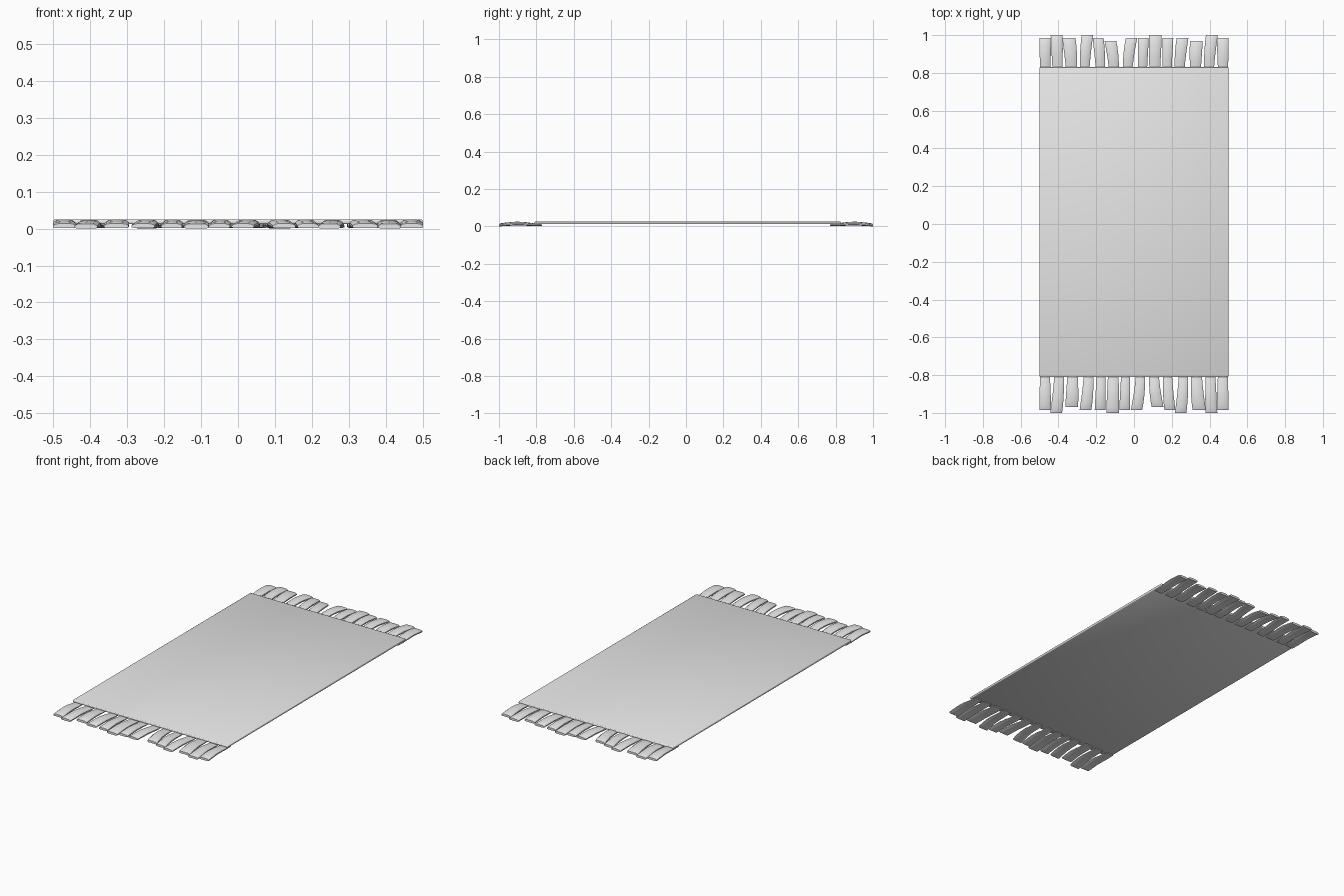
import bpy
import bmesh
import math
from mathutils import Vector

cube = bpy.data.objects.get("Cube")
if cube:
    bpy.data.objects.remove(cube, do_unlink=True)

# Single woven cloth colour
cloth = bpy.data.materials.new("grey_cloth")
cloth.use_nodes = True
colour = (0.8, 0.8, 0.8, 1)
cloth.diffuse_color = colour
cloth.node_tree.nodes["Principled BSDF"].inputs["Base Color"].default_value = colour


def finish(name, bm, angle):
    """Turn a bmesh into a smooth shaded object with sharp creases."""
    bmesh.ops.recalc_face_normals(bm, faces=bm.faces[:])
    mesh = bpy.data.meshes.new(name)
    bm.to_mesh(mesh)
    bm.free()
    mesh.materials.append(cloth)
    mesh.shade_smooth()
    mesh.set_sharp_from_angle(angle=math.radians(angle))
    obj = bpy.data.objects.new(name, mesh)
    bpy.context.collection.objects.link(obj)
    return obj


# Rug body: thin slab with softened edges
bm = bmesh.new()
bmesh.ops.create_cube(bm, size=1)
bmesh.ops.scale(bm, vec=(1, 1.64, 0.013), verts=bm.verts[:])
bmesh.ops.translate(bm, vec=(0, 0.01, 0.0185), verts=bm.verts[:])
bmesh.ops.bevel(bm, geom=bm.edges[:], offset=0.004, segments=2,
                profile=0.5, affect='EDGES')
finish("rug_body", bm, 50)

# Tassel cross-section (across, up) and lengthwise stations (along, lift, height)
SECTION = [(-0.4, 0), (0.4, 0), (0.5, 0.2), (0.5, 0.55),
           (0.36, 0.92), (0, 1), (-0.36, 0.92), (-0.5, 0.55), (-0.5, 0.2)]
STATIONS = [(0, 0.004, 0.006), (0.25, 0.003, 0.014), (0.45, 0.005, 0.018),
            (0.65, 0.006, 0.019), (0.85, 0.003, 0.018), (0.97, 0.001, 0.016),
            (1, 0.001, 0.013)]
ROOT = 0.77


def tassel(bm, base_x, tip_x, tip_y, width, turn):
    """Sweep the section along a gently arched, slightly bent strip."""
    rings = []
    for along, lift, height in STATIONS:
        x = base_x + (tip_x - base_x) * along ** 2
        y = ROOT + (tip_y - ROOT) * along
        w = width * (0.8 + 0.2 * min(1, along * 1.3))
        drop = 0.001 if tip_y > 0.99 else 0
        rings.append([bm.verts.new(Vector((turn * (x + u * w), turn * y,
                                           lift - drop + v * height)))
                      for u, v in SECTION])
    n = len(SECTION)
    for a, b in zip(rings, rings[1:]):
        for i in range(n):
            j = (i + 1) % n
            bm.faces.new((a[i], a[j], b[j], b[i]))
    bm.faces.new(rings[0])
    bm.faces.new(rings[-1])


# Each tassel: root x, tip x, tip y, width
TASSELS = [
    (-0.47, -0.47, 0.985, 0.062), (-0.405, -0.41, 1, 0.062),
    (-0.33, -0.345, 0.985, 0.07), (-0.262, -0.247, 1, 0.06),
    (-0.177, -0.19, 0.985, 0.058), (-0.105, -0.125, 0.97, 0.062),
    (-0.035, -0.013, 0.985, 0.06), (0.045, 0.05, 0.985, 0.056),
    (0.11, 0.113, 1, 0.067), (0.175, 0.18, 0.985, 0.056),
    (0.24, 0.257, 0.985, 0.062), (0.325, 0.33, 0.97, 0.067),
    (0.396, 0.412, 1, 0.062), (0.471, 0.47, 0.985, 0.062),
]

# The front fringe is the back fringe turned half way round
for name, turn in (("back_fringe", 1), ("front_fringe", -1)):
    bm = bmesh.new()
    for spec in TASSELS:
        tassel(bm, *spec, turn)
    finish(name, bm, 45)
